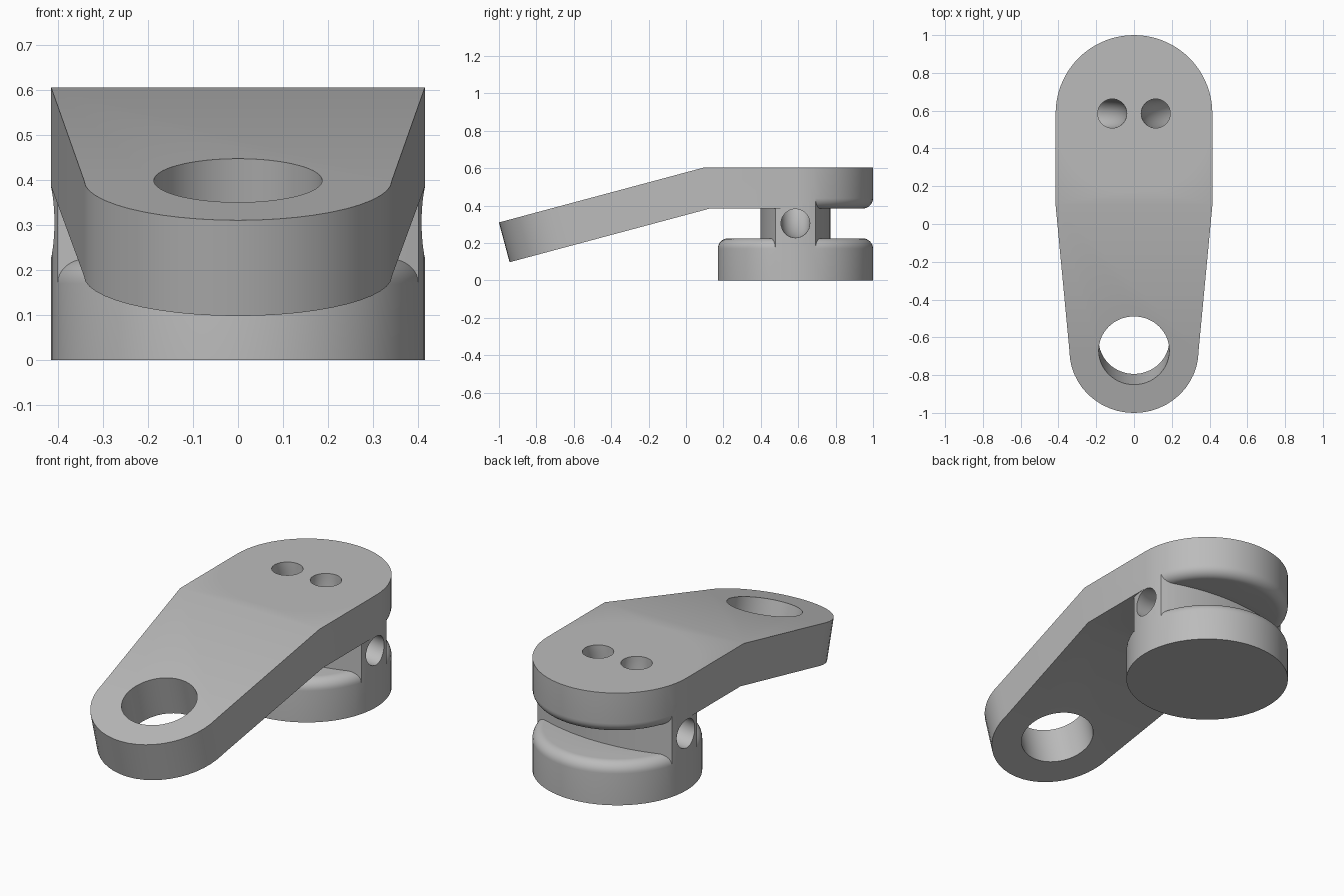
import bpy
import bmesh
from math import sin, cos, tan, pi, radians
from mathutils import Matrix, Vector

if "Cube" in bpy.data.objects:
    bpy.data.objects.remove(bpy.data.objects["Cube"], do_unlink=True)

R = 0.415            # radius of the spool and head
CY = 0.585           # spool axis
SEG = 72
TOP, UNDER = 0.605, 0.385
THICK = TOP - UNDER
BEND = 0.1           # where the arm starts to slope
TILT = radians(15)
ROUND = 0.055

grey = bpy.data.materials.new("plain grey")
grey.use_nodes = True
grey.diffuse_color = (0.5, 0.5, 0.5, 1)
grey.node_tree.nodes["Principled BSDF"].inputs["Base Color"].default_value = (0.5, 0.5, 0.5, 1)


def finish(name, bm):
    bmesh.ops.recalc_face_normals(bm, faces=bm.faces)
    mesh = bpy.data.meshes.new(name)
    bm.to_mesh(mesh)
    bm.free()
    mesh.materials.append(grey)
    ob = bpy.data.objects.new(name, mesh)
    bpy.context.collection.objects.link(ob)
    return ob


def loft(name, rings):
    """Skin closed rings of equal length and cap both ends."""
    bm = bmesh.new()
    loops = [[bm.verts.new(p) for p in ring] for ring in rings]
    for a, b in zip(loops, loops[1:]):
        for i in range(len(a)):
            j = (i + 1) % len(a)
            bm.faces.new((a[i], a[j], b[j], b[i]))
    bm.faces.new(loops[0])
    bm.faces.new(loops[-1])
    return finish(name, bm)


def disc(name, flat_z, round_z):
    """Disc with a sharp rim at flat_z and a rounded rim at round_z."""
    s = 1 if round_z > flat_z else -1
    profile = [(R, flat_z)]
    for k in range(9):
        a = k / 8 * pi / 2
        profile.append((R - ROUND + ROUND * cos(a), round_z - s * ROUND * (1 - sin(a))))
    return loft(name, [[(r * cos(2 * pi * i / SEG), CY + r * sin(2 * pi * i / SEG), z)
                        for i in range(SEG)] for r, z in profile])


# Spool base and rounded head
body = disc("lever_arm", 0, 0.225)
head = disc("head", TOP, UNDER)

# Neck: full-radius sides, gently bulging front and back walls
side = [(R * cos(2 * pi * i / SEG), R * sin(2 * pi * i / SEG)) for i in range(-3, 4)]
xe, ye = side[-1]
bulge = 0.187 - ye
rad = (xe * xe + bulge * bulge) / (2 * bulge)
wall = []
for k in range(1, 24):
    x = xe * (1 - k / 12)
    wall.append((x, ye + bulge - rad + (rad * rad - x * x) ** 0.5))
half = side + wall
outline = half + [(-x, -y) for x, y in half]
neck = loft("neck", [[(x, CY + y, z) for x, y in outline] for z in (0.1, 0.5)])

# Level plate up to the bend
shift = THICK * tan(TILT / 2)
plate = loft("plate", [[(x, BEND, TOP), (x, CY, TOP), (x, CY, UNDER), (x, BEND + shift, UNDER)]
                       for x in (-R, R)])

# Sloping arm with a round end
along = Vector((0, -cos(TILT), -sin(TILT)))
normal = Vector((0, -sin(TILT), cos(TILT)))
origin = Vector((0, BEND, TOP))
reach, end_r = 0.797, 0.342
flat = [(end_r * cos(pi * k / 24), reach + end_r * sin(pi * k / 24)) for k in range(25)]
top = [origin + along * s + Vector((x, 0, 0)) for x, s in flat]
low = [p - normal * THICK for p in top]
top += [Vector((x, BEND, TOP)) for x in (-R, R)]
low += [Vector((x, BEND + shift, UNDER)) for x in (-R, R)]
arm = loft("arm", [top, low])


def combine(tool, operation):
    mod = body.modifiers.new("combine", 'BOOLEAN')
    mod.operation = operation
    mod.solver = 'EXACT'
    mod.object = tool
    bpy.context.view_layer.objects.active = body
    bpy.ops.object.modifier_apply(modifier=mod.name)
    bpy.data.objects.remove(tool, do_unlink=True)


for part in (neck, head, plate, arm):
    combine(part, 'UNION')

# Large eye through the arm end
bm = bmesh.new()
bmesh.ops.create_cone(bm, cap_ends=True, segments=64, radius1=0.187, radius2=0.187, depth=1,
                      matrix=Matrix.Translation(origin + along * reach) @ Matrix.Rotation(TILT, 4, 'X'))
combine(finish("eye_cutter", bm), 'DIFFERENCE')

# Curved channels from the top face out through each side of the neck
for sign in (-1, 1):
    bpy.ops.mesh.primitive_torus_add(location=(sign * R, CY, TOP), rotation=(pi / 2, 0, 0),
                                     major_radius=0.3, minor_radius=0.077,
                                     major_segments=96, minor_segments=32)
    cutter = bpy.context.object
    cutter.data.materials.append(grey)
    combine(cutter, 'DIFFERENCE')

bpy.ops.object.select_all(action='DESELECT')
body.select_set(True)
bpy.context.view_layer.objects.active = body
bpy.ops.object.shade_smooth_by_angle(angle=radians(30))
